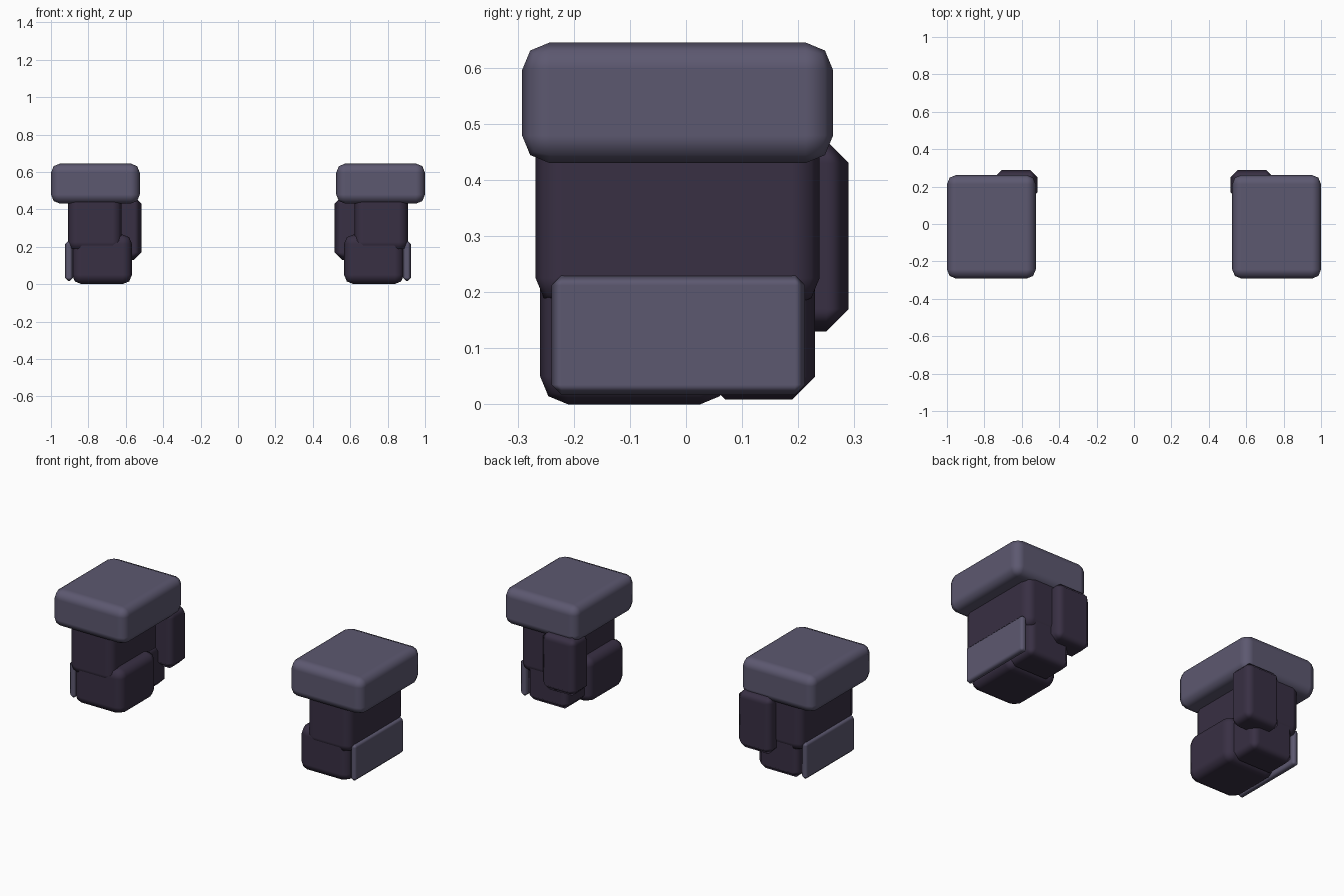
import bpy
import bmesh
from mathutils import Vector

if "Cube" in bpy.data.objects:
    bpy.data.objects.remove(bpy.data.objects["Cube"])


def material(name, colour):
    mat = bpy.data.materials.new(name)
    mat.diffuse_color = (*colour, 1.0)
    mat.use_nodes = True
    mat.node_tree.nodes["Principled BSDF"].inputs["Base Color"].default_value = mat.diffuse_color
    return mat


slate = material("slate grey", (0.108, 0.098, 0.162))
plum = material("dark plum", (0.040, 0.029, 0.057))


def block(name, low, high, bevel, segments, mat):
    """Rounded box on the +x side, mirrored to the -x side."""
    low, high = Vector(low), Vector(high)
    bm = bmesh.new()
    bmesh.ops.create_cube(bm, size=1.0)
    bmesh.ops.scale(bm, vec=high - low, verts=bm.verts)
    bmesh.ops.translate(bm, vec=(low + high) / 2, verts=bm.verts)
    for face in bm.faces:
        face.smooth = True
    mesh = bpy.data.meshes.new(name)
    bm.to_mesh(mesh)
    bm.free()
    mesh.materials.append(mat)
    obj = bpy.data.objects.new(name, mesh)
    bpy.context.collection.objects.link(obj)
    rounding = obj.modifiers.new("rounding", 'BEVEL')
    rounding.width = bevel
    rounding.segments = segments
    rounding.limit_method = 'NONE'
    rounding.harden_normals = True
    mirror = obj.modifiers.new("other_side", 'MIRROR')
    mirror.use_mirror_merge = False
    return obj


# Wide top slab
block("cuff_slab", (0.525, -0.292, 0.43), (1.0, 0.262, 0.645), 0.049, 2, slate)
# Main body under the slab
block("palm_block", (0.622, -0.268, 0.175), (0.908, 0.238, 0.49), 0.05, 2, plum)
# Lower front and rear blocks
block("front_block", (0.567, -0.26, 0.0), (0.887, 0.075, 0.265), 0.05, 2, plum)
block("rear_block", (0.605, 0.03, 0.009), (0.882, 0.23, 0.27), 0.04, 1, plum)
# Raised pad on the inner rear corner
block("rear_pad", (0.517, 0.13, 0.13), (0.745, 0.29, 0.47), 0.04, 1, plum)
# Thin plate on the outer face
block("side_plate", (0.882, -0.24, 0.017), (0.925, 0.212, 0.23), 0.018, 1, slate)
